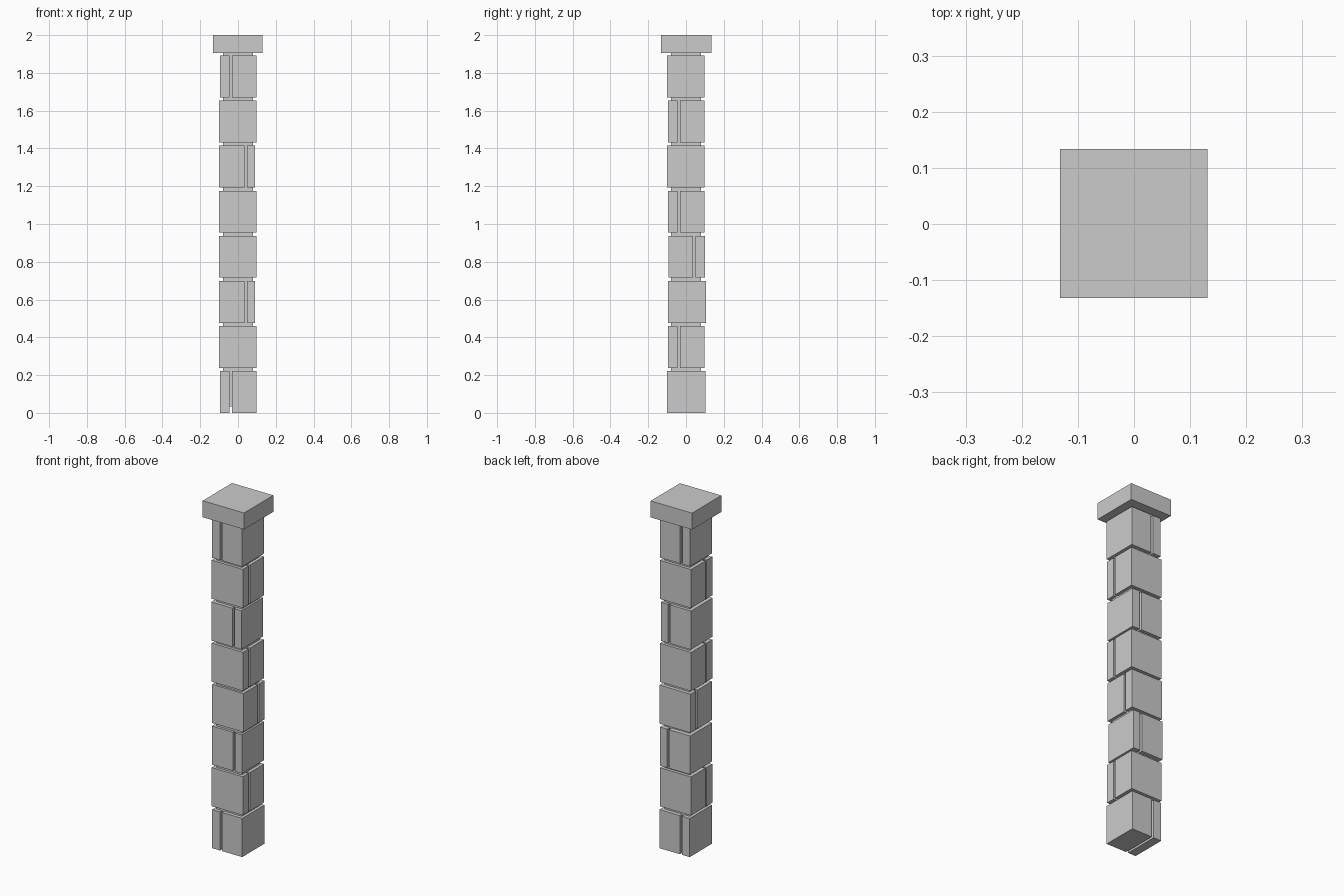
import bpy

if "Cube" in bpy.data.objects:
    bpy.data.objects.remove(bpy.data.objects["Cube"])


def box(name, x, y, z):
    """Axis-aligned block from (min, max) ranges."""
    bpy.ops.mesh.primitive_cube_add(size=1, location=[(r[0] + r[1]) / 2 for r in (x, y, z)])
    ob = bpy.context.object
    ob.name = name
    ob.scale = [r[1] - r[0] for r in (x, y, z)]
    bpy.ops.object.transform_apply(location=False, rotation=False, scale=True)
    return ob


# Recessed mortar core and overhanging cap
box("mortar_core", (-0.08, 0.08), (-0.08, 0.08), (0.035, 1.91))
box("cap_stone", (-0.132, 0.131), (-0.132, 0.134), (1.905, 2.0))

# Each course: split axis, the two stone ranges along it, range across it
low_x = ((-0.095, -0.045), (-0.032, 0.097))
high_x = ((-0.1, 0.034), (0.047, 0.091))
low_y = ((-0.096, -0.045), (-0.033, 0.097))
high_y = ((-0.092, 0.037), (0.051, 0.101))
across = (-0.1, 0.098)
courses = [
    ("x", low_x, (-0.1, 0.102)),
    ("y", low_y, across),
    ("x", high_x, (-0.095, 0.105)),
    ("y", high_y, across),
    ("y", low_y, across),
    ("x", high_x, across),
    ("y", low_y, across),
    ("x", low_x, across),
]

# Stacked stone courses
for i, (axis, pair, other) in enumerate(courses):
    z0 = i * 0.2385
    z = (z0, z0 + 0.222)
    for side, rng in zip("ab", pair):
        x, y = (rng, other) if axis == "x" else (other, rng)
        box(f"course_{i + 1}_stone_{side}", x, y, z)
